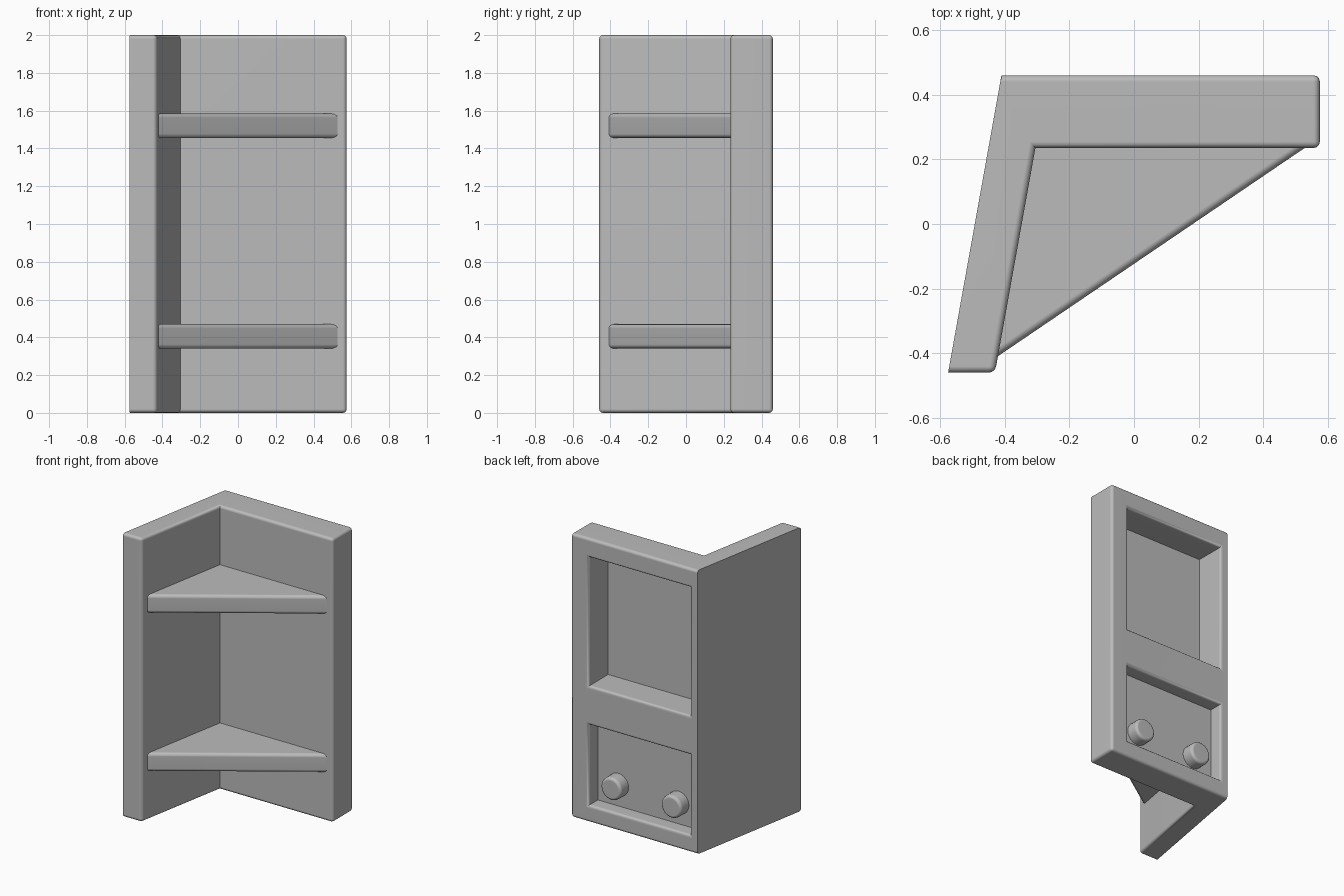
import bpy, bmesh
from math import radians
from mathutils import Vector

cube = bpy.data.objects.get("Cube")
if cube:
    bpy.data.objects.remove(cube, do_unlink=True)

grey = bpy.data.materials.new("plain grey")
grey.use_nodes = True
grey.diffuse_color = (0.5, 0.5, 0.5, 1)
grey.node_tree.nodes["Principled BSDF"].inputs["Base Color"].default_value = (0.5, 0.5, 0.5, 1)


def activate(obj):
    bpy.ops.object.select_all(action="DESELECT")
    obj.select_set(True)
    bpy.context.view_layer.objects.active = obj


def prism(name, outline, low, high):
    """Extrude a flat outline from one height to another."""
    bm = bmesh.new()
    face = bm.faces.new([bm.verts.new((x, y, low)) for x, y in outline])
    new = bmesh.ops.extrude_face_region(bm, geom=[face])["geom"]
    bmesh.ops.translate(bm, vec=(0, 0, high - low),
                        verts=[v for v in new if isinstance(v, bmesh.types.BMVert)])
    bmesh.ops.recalc_face_normals(bm, faces=bm.faces)
    mesh = bpy.data.meshes.new(name)
    bm.to_mesh(mesh)
    bm.free()
    mesh.materials.append(grey)
    obj = bpy.data.objects.new(name, mesh)
    bpy.context.collection.objects.link(obj)
    return obj


def round_edges(obj, rule, width):
    """Bevel the edges chosen by the rule and smooth the result."""
    bm = bmesh.new()
    bm.from_mesh(obj.data)
    bm.normal_update()
    edges = [e for e in bm.edges if len(e.link_faces) == 2 and rule(e)]
    bmesh.ops.bevel(bm, geom=edges, offset=width, segments=3, profile=0.5,
                    affect="EDGES", clamp_overlap=True)
    bm.to_mesh(obj.data)
    bm.free()
    activate(obj)
    bpy.ops.object.shade_smooth_by_angle(angle=radians(35))
    obj.modifiers.new("even shading", "WEIGHTED_NORMAL").keep_sharp = True


def convex(edge):
    return edge.calc_face_angle_signed(0) > radians(30)


def off_outer_side(edge):
    return not any(f.normal.x < -0.9 and f.normal.y > 0.1 for f in edge.link_faces)


# Two walls meeting in a corner
walls = prism("corner_walls", [(-0.575, -0.46), (-0.43, -0.46), (-0.305, 0.235),
                               (0.575, 0.235), (0.575, 0.46), (-0.41, 0.46)], 0, 2)

# Two recesses in the back, the upper one nearly through the wall
for floor, low, high in [(0.245, 0.96, 1.865), (0.36, 0.12, 0.685)]:
    cutter = prism("recess_cutter", [(-0.35, floor), (0.435, floor),
                                     (0.435, 0.6), (-0.35, 0.6)], low, high)
    cutter.hide_render = True
    cut = walls.modifiers.new("recess", "BOOLEAN")
    cut.operation, cut.object, cut.solver = "DIFFERENCE", cutter, "EXACT"
    activate(walls)
    bpy.ops.object.modifier_apply(modifier=cut.name)
    bpy.data.objects.remove(cutter, do_unlink=True)
round_edges(walls, lambda e: convex(e) and off_outer_side(e), 0.02)

# Triangular shelves with a rounded front
for name, low in [("lower_shelf", 0.34), ("upper_shelf", 1.455)]:
    shelf = prism(name, [(-0.305, 0.24), (0.535, 0.24), (-0.43, -0.415)], low, low + 0.13)
    diagonal = Vector((0.965, 0.655, 0)).normalized()
    round_edges(shelf, lambda e: abs((e.verts[0].co - e.verts[1].co).normalized().dot(diagonal)) > 0.99,
                0.022)

# Knobs in the lower recess
for name, x in [("left_knob", 0.275), ("right_knob", -0.195)]:
    bpy.ops.mesh.primitive_cylinder_add(vertices=24, radius=0.08, depth=0.1,
                                        location=(x, 0.397, 0.27), rotation=(radians(-90), 0, 0))
    knob = bpy.context.object
    knob.name = name
    knob.data.materials.append(grey)
    round_edges(knob, lambda e: all(v.co.z > 0 for v in e.verts), 0.02)
